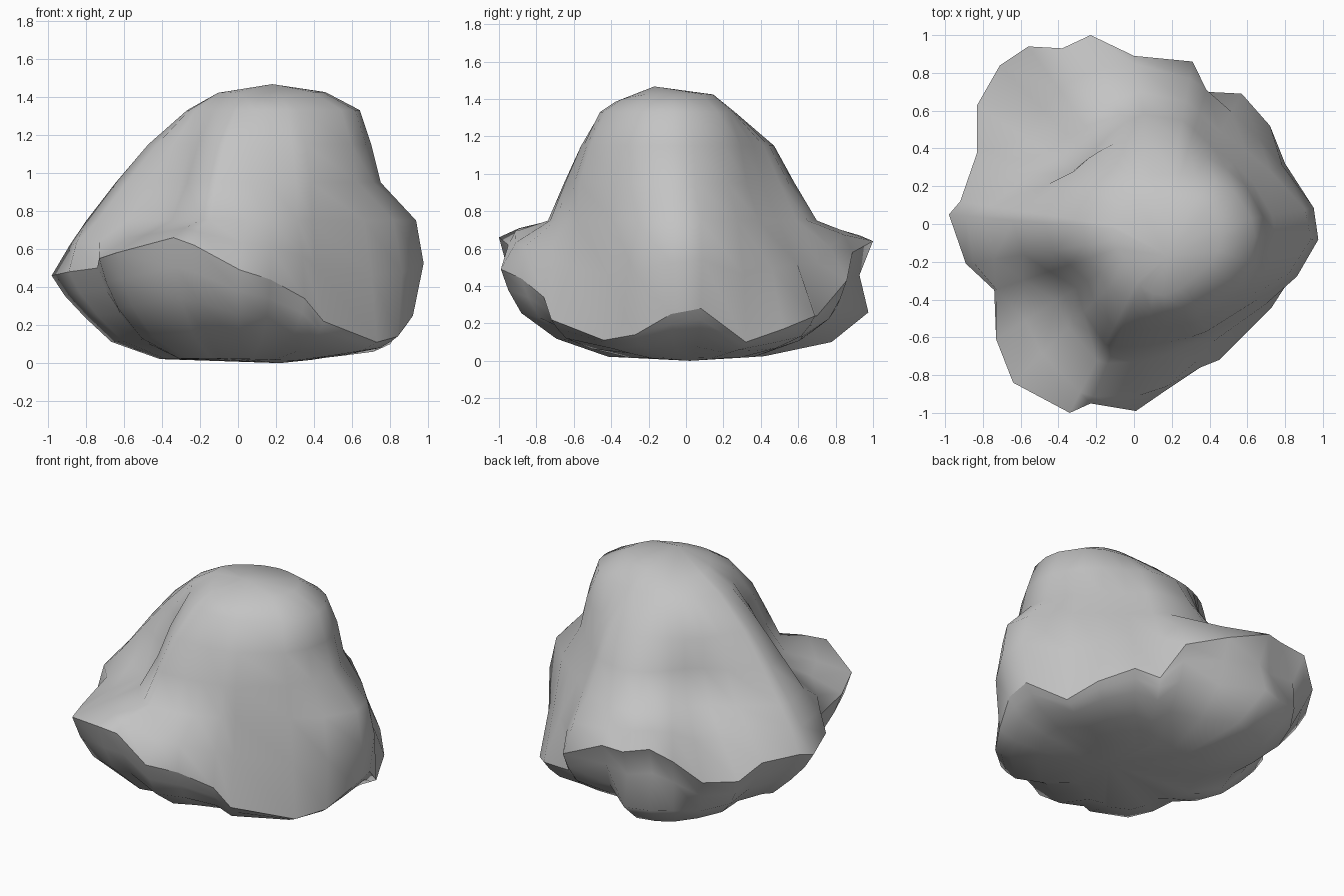
import bpy, bmesh, math

if "Cube" in bpy.data.objects:
    bpy.data.objects.remove(bpy.data.objects["Cube"])

# Widest edge of the boulder, counter-clockwise from the right
RIM = [(.92, .08, .28), (.92, -.08, .25), (.84, -.27, .14), (.73, -.44, .11), (.45, -.72, .22),
       (.35, -.76, .34), (.17, -.88, .44), (.01, -.99, .49), (-.23, -.95, .62), (-.34, -1.0, .66),
       (-.64, -.84, .58), (-.73, -.61, .55), (-.74, -.35, .50), (-.89, -.21, .48), (-.98, .05, .46),
       (-.92, .12, .47), (-.83, .38, .49), (-.83, .63, .46), (-.71, .84, .50), (-.56, .94, .64),
       (-.38, .93, .67), (-.23, 1.0, .64), (0, .89, .58), (.31, .86, .43), (.38, .70, .24),
       (.57, .69, .24), (.72, .52, .17), (.80, .32, .10)]
CX, CY = .15, -.05

# Radii of the upper body every 30 degrees around its centre, by height
BULGE = [.83, .73, .74, .88, .94, .88, 1.05, .86, .95, .82, .61, .68]
UPPER = [
    (.75, [.79, .66, .62, .75, .75, .75, .96, .67, .76, .65, .58, .63]),
    (.95, [.60, .55, .53, .64, .61, .64, .80, .54, .66, .58, .57, .58]),
    (1.15, [.55, .51, .47, .52, .54, .58, .62, .47, .56, .50, .51, .54]),
    (1.33, [.49, .44, .35, .31, .34, .39, .42, .38, .41, .41, .42, .48]),
]


def sample(radii, ang):
    """Smoothly interpolate periodic radii at an angle."""
    t = (ang / math.tau * len(radii)) % len(radii)
    i, f = int(t), t % 1
    p = [radii[(i + k) % len(radii)] for k in (-1, 0, 1, 2)]
    return p[1] + .5 * f * (p[2] - p[0] + f * (2 * p[0] - 5 * p[1] + 4 * p[2] - p[3]
                            + f * (3 * (p[1] - p[2]) + p[3] - p[0])))


def upper_point(ang, r, z):
    return (CX + r * math.cos(ang), CY + r * math.sin(ang), z)


def bump(ang, centre, width):
    return math.exp(-((ang - centre) / width) ** 2)


angles = [math.atan2(y - CY, x - CX) % math.tau for x, y, z in RIM]
rings = []

# Underside, cut away on the left, with a low lobe at the back set off by a groove:
# scale, height slope, height base, lobe reach, lobe drop, left cut
for scale, slope, base, reach, drop, cut in (
        (.42, .02, .012, 0, 0, 0), (.70, .2, .02, .10, .06, .02),
        (.89, .5, .01, .11, .09, .07), (.96, .75, .01, -.04, .04, .03)):
    ring = []
    for (x, y, z), a in zip(RIM, angles):
        lobe = bump(a, math.radians(116), .22)
        s = scale + reach * lobe - cut * bump(a, 3.0, .75) * (1 - lobe)
        ring.append((x * s, y * s, z * slope + base - drop * lobe))
    rings.append(ring)
rim_row = len(rings)
rings.append(RIM)

# Flanks between the rim and the upper body
rings.append([upper_point(a, sample(BULGE, a), p[2] + .55 * (.75 - p[2]))
              for p, a in zip(RIM, angles)])

# Upper body, with a shallow hollow on the back left
for z, radii in UPPER:
    rings.append([upper_point(a, sample(radii, a)
                              - (.06 * bump(a, 2.4, .3) if z < 1 else 0), z)
                  for a in angles])
# Shoulder of the crown, fuller towards the front and lower at the back left
rings.append([upper_point(a, (.63 + .17 * bump(a, 4.7, .5)) * sample(UPPER[-1][1], a),
                          1.425 - .04 * bump(a, 4.7, .5) - .02 * bump(a, 2.4, .7))
              for a in angles])

bm = bmesh.new()
rows = [[bm.verts.new(p) for p in ring] for ring in rings]
n = len(RIM)
for lo, hi in zip(rows, rows[1:]):
    for i in range(n):
        j = (i + 1) % n
        bm.faces.new((lo[i], lo[j], hi[j], hi[i]))
# Closed crown and base
crown, base = bm.verts.new((.18, -.17, 1.467)), bm.verts.new((.22, .02, 0))
for i in range(n):
    j = (i + 1) % n
    bm.faces.new((rows[-1][i], rows[-1][j], crown))
    bm.faces.new((rows[0][j], rows[0][i], base))
bmesh.ops.recalc_face_normals(bm, faces=bm.faces)
# Soft shading with a crisp rim
for f in bm.faces:
    f.smooth = True
rim_verts = set(rows[rim_row])
for e in bm.edges:
    if e.verts[0] in rim_verts and e.verts[1] in rim_verts:
        e.smooth = False

mesh = bpy.data.meshes.new("boulder")
bm.to_mesh(mesh)
bm.free()
boulder = bpy.data.objects.new("boulder", mesh)
bpy.context.collection.objects.link(boulder)

stone = bpy.data.materials.new("grey_stone")
stone.diffuse_color = (.55, .55, .55, 1)
stone.use_nodes = True
stone.node_tree.nodes["Principled BSDF"].inputs["Base Color"].default_value = stone.diffuse_color
mesh.materials.append(stone)
